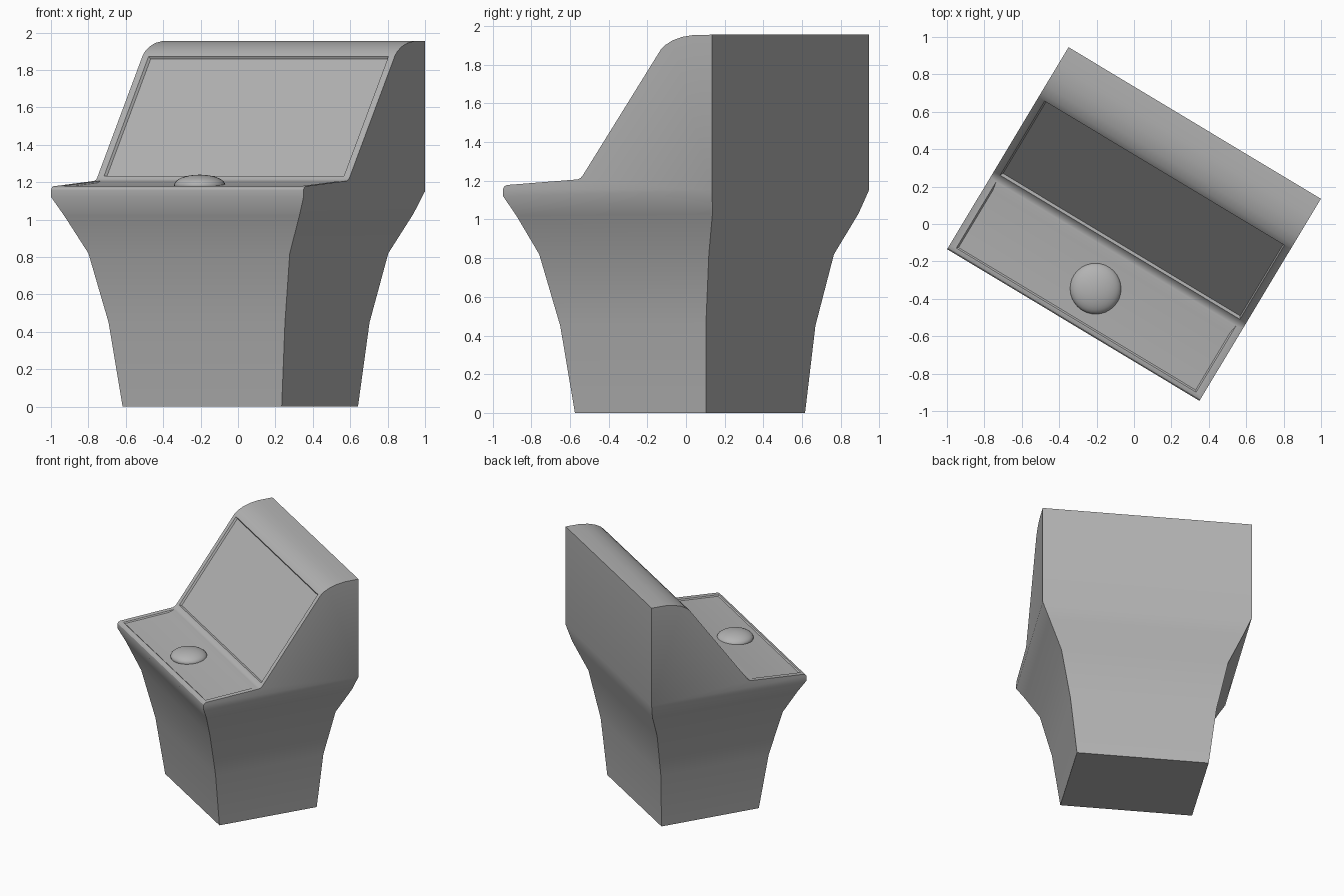
import bpy, bmesh, math
from mathutils import Vector

if "Cube" in bpy.data.objects:
    bpy.data.objects.remove(bpy.data.objects["Cube"])

ANGLE = math.radians(-31)
HALF_W = 0.787

# Flared pedestal rings: half width, front y, back y, front z, back z
RINGS = [(0.496, -0.372, 0.42, 0, 0), (0.55, -0.428, 0.45, 0.45, 0.45),
         (0.628, -0.508, 0.515, 0.82, 0.82), (0.733, -0.583, 0.60, 1.02, 1.03),
         (HALF_W, -0.63, 0.63, 1.12, 1.15)]

# Upper side profile (y, z), front lip to back top
PROFILE = [(-0.63, 1.12), (-0.63, 1.16), (-0.622, 1.172), (-0.608, 1.178), (-0.18, 1.207),
           (-0.162, 1.215), (-0.148, 1.23), (0.32, 1.877),
           (0.345, 1.9), (0.39, 1.925), (0.45, 1.944), (0.52, 1.954),
           (0.63, 1.955), (0.63, 1.15)]

grey = bpy.data.materials.new("dark_grey")
grey.diffuse_color = (0.45, 0.45, 0.45, 1)
grey.use_nodes = True
grey.node_tree.nodes["Principled BSDF"].inputs["Base Color"].default_value = grey.diffuse_color

bm = bmesh.new()


def recess(face, half_u, y0, y1, depth, ramp=0.0):
    """Frame a panel inside a strip and sink it, with an optional wide ramp at its back."""
    pts = sorted((v.co.copy() for v in face.verts), key=lambda c: c.y)
    a, b = pts[0], pts[-1]
    slope = (b.z - a.z) / (b.y - a.y)
    mid = (a.y + b.y) / 2
    bmesh.ops.inset_individual(bm, faces=[face], thickness=0.005)
    for v in face.verts:
        y = y0 if v.co.y < mid else y1
        v.co = Vector((math.copysign(half_u, v.co.x), y, a.z + slope * (y - a.y)))
    bmesh.ops.inset_individual(bm, faces=[face], thickness=0.012, depth=-depth)
    for v in face.verts:
        if v.co.y > mid:
            v.co += Vector((0, -ramp, -ramp * slope))


# Cabinet: lofted pedestal
rings = [[bm.verts.new(c) for c in ((-w, f, zf), (w, f, zf), (w, b, zb), (-w, b, zb))]
         for w, f, b, zf, zb in RINGS]
bm.faces.new(rings[0][::-1])
for lo, hi in zip(rings, rings[1:]):
    for i in range(4):
        j = (i + 1) % 4
        bm.faces.new((lo[i], lo[j], hi[j], hi[i]))

# Cabinet: profiled top sharing the last ring
top = rings[-1]
left = [top[0]] + [bm.verts.new((-HALF_W, y, z)) for y, z in PROFILE[1:-1]] + [top[3]]
right = [top[1]] + [bm.verts.new((HALF_W, y, z)) for y, z in PROFILE[1:-1]] + [top[2]]
bm.faces.new(left)
bm.faces.new(right[::-1])
strips = [bm.faces.new((left[i], right[i], right[i + 1], left[i + 1]))
          for i in range(len(PROFILE) - 1)]
bmesh.ops.recalc_face_normals(bm, faces=bm.faces)

# Control deck and screen recesses
recess(strips[3], 0.748, -0.6, -0.185, 0.008, ramp=0.04)
recess(strips[6], 0.748, -0.145, 0.317, 0.014)

mesh = bpy.data.meshes.new("cabinet")
bm.to_mesh(mesh)
bm.free()
cabinet = bpy.data.objects.new("cabinet", mesh)
bpy.context.collection.objects.link(cabinet)
cabinet.rotation_euler.z = ANGLE

# Control ball on the deck
bpy.ops.mesh.primitive_uv_sphere_add(segments=32, ring_count=16, radius=0.137,
                                     location=(-0.205, -0.345, 1.184))
ball = bpy.context.object
ball.name = "control_ball"
ball.scale.z = 0.41

for ob in (cabinet, ball):
    ob.data.materials.append(grey)
    bpy.ops.object.select_all(action='DESELECT')
    ob.select_set(True)
    bpy.context.view_layer.objects.active = ob
    bpy.ops.object.shade_smooth_by_angle(angle=math.radians(30))
